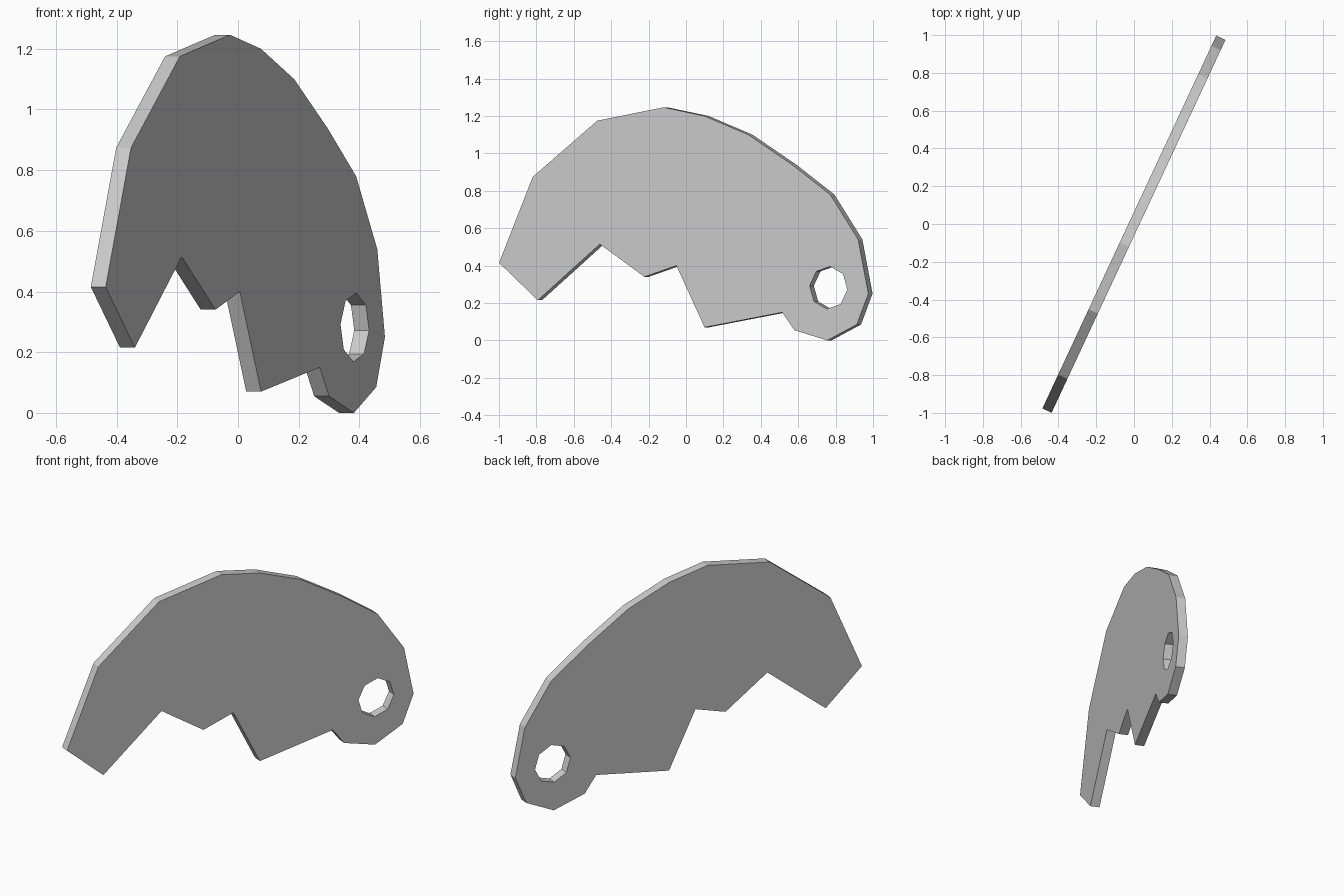
import bpy, bmesh, math
from mathutils import Matrix, Vector

cube = bpy.data.objects.get("Cube")
if cube:
    bpy.data.objects.remove(cube, do_unlink=True)

THICK = 0.054
TURN = math.radians(65)

# Plate outline: distance along the plate, height
outline = [
    (-1.09, .415), (-.892, .874), (-.511, 1.175), (-.12, 1.246),
    (.121, 1.2), (.38, 1.1), (.641, .938), (.863, .78),
    (1.028, .54), (1.088, .25), (1.02, .085), (.846, 0),
    (.652, .055), (.58, .15), (.122, .07), (-.044, .4),
    (-.233, .34), (-.496, .515), (-.862, .215)]

# Eight-sided eyelet near the lower rear corner
hole = []
for i in range(8):
    a = math.radians(45 * i - 5)
    hole.append((.853 + .112 * math.cos(a), .282 + .114 * math.sin(a)))


def add_loop(bm, points):
    verts = [bm.verts.new((s, -THICK / 2, z)) for s, z in points]
    return [bm.edges.new((v, verts[i - 1])) for i, v in enumerate(verts)]


# Fill the outline around the eyelet, then give it thickness
bm = bmesh.new()
edges = add_loop(bm, outline) + add_loop(bm, hole)
bmesh.ops.triangle_fill(bm, edges=edges, use_beauty=True)
result = bmesh.ops.extrude_face_region(bm, geom=bm.faces[:])
moved = [g for g in result["geom"] if isinstance(g, bmesh.types.BMVert)]
bmesh.ops.translate(bm, verts=moved, vec=Vector((0, THICK, 0)))
bmesh.ops.dissolve_limit(bm, angle_limit=.01, verts=bm.verts[:], edges=bm.edges[:])
bmesh.ops.recalc_face_normals(bm, faces=bm.faces[:])
bm.transform(Matrix.Rotation(TURN, 4, "Z"))

mesh = bpy.data.meshes.new("curved_plate")
bm.to_mesh(mesh)
bm.free()

# Plain grey finish
grey = bpy.data.materials.new("light_grey")
grey.use_nodes = True
color = (.6, .6, .6, 1)
grey.diffuse_color = color
grey.node_tree.nodes["Principled BSDF"].inputs["Base Color"].default_value = color
mesh.materials.append(grey)

plate = bpy.data.objects.new("curved_plate", mesh)
bpy.context.collection.objects.link(plate)
